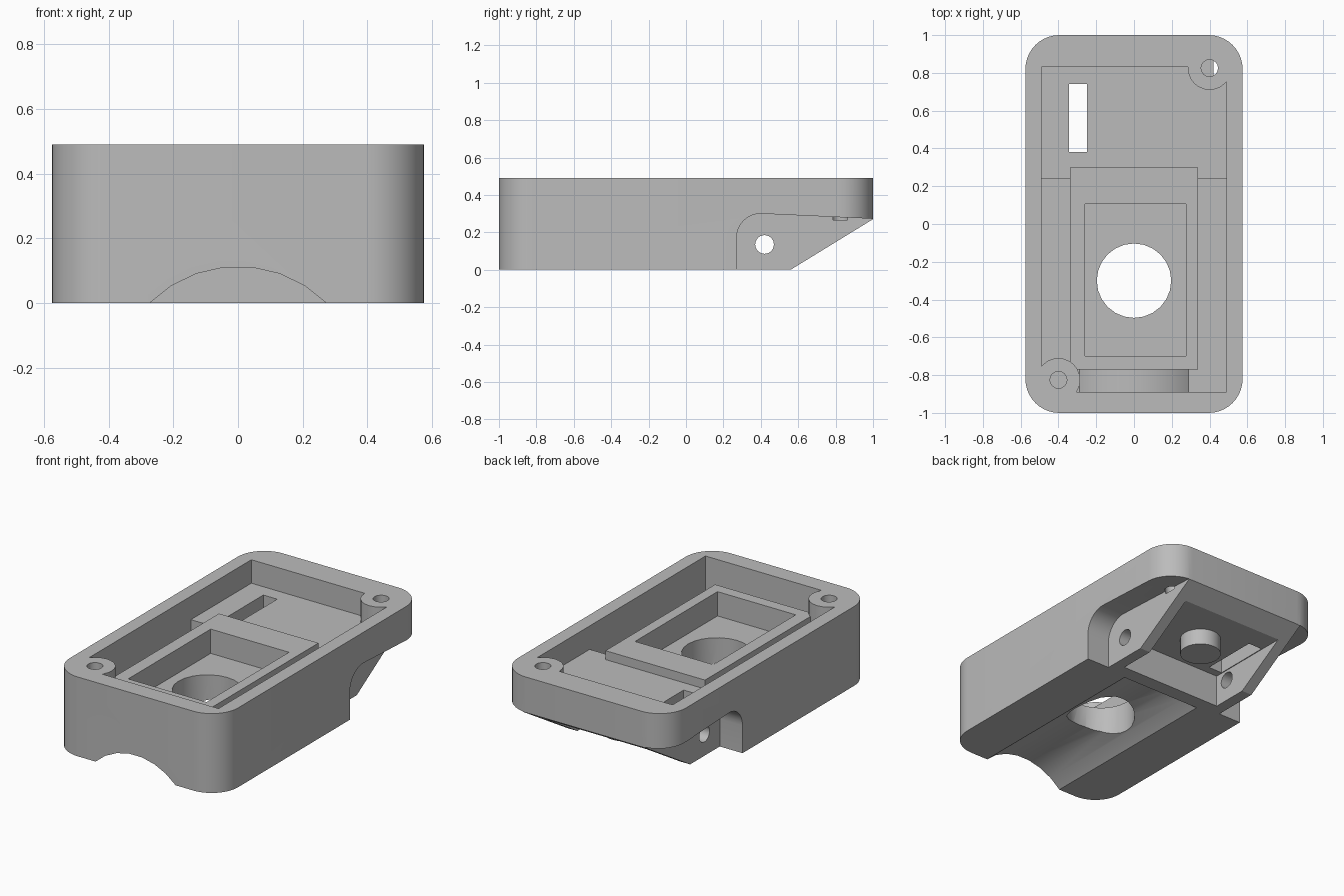
import bpy, bmesh, math
from mathutils import Vector

cube = bpy.data.objects.get("Cube")
if cube:
    bpy.data.objects.remove(cube, do_unlink=True)

grey = bpy.data.materials.new("plain grey")
grey.use_nodes = True
colour = (0.5, 0.5, 0.5, 1)
grey.diffuse_color = colour
grey.node_tree.nodes["Principled BSDF"].inputs["Base Color"].default_value = colour


def arc(u, v, r, start, end, steps):
    """Points on an arc, angles in degrees."""
    angles = [math.radians(start + (end - start) * i / steps) for i in range(steps + 1)]
    return [(u + r * math.cos(a), v + r * math.sin(a)) for a in angles]


def prism(name, points, axis, low, high):
    """Extrude a flat profile along x (yz profile), y (xz) or z (xy)."""
    place = {"x": lambda u, v, w: (w, u, v),
             "y": lambda u, v, w: (u, w, v),
             "z": lambda u, v, w: (u, v, w)}[axis]
    bm = bmesh.new()
    face = bm.faces.new([bm.verts.new(place(u, v, low)) for u, v in points])
    extruded = bmesh.ops.extrude_face_region(bm, geom=[face])["geom"]
    bmesh.ops.translate(bm, vec=Vector(place(0, 0, high - low)),
                        verts=[g for g in extruded if isinstance(g, bmesh.types.BMVert)])
    bmesh.ops.recalc_face_normals(bm, faces=bm.faces)
    mesh = bpy.data.meshes.new(name)
    bm.to_mesh(mesh)
    bm.free()
    mesh.materials.append(grey)
    obj = bpy.data.objects.new(name, mesh)
    bpy.context.collection.objects.link(obj)
    return obj


def box(name, x, y, z):
    return prism(name, [(x[0], y[0]), (x[1], y[0]), (x[1], y[1]), (x[0], y[1])], "z", *z)


def rod(name, centre, r, axis, low, high, sides=24):
    return prism(name, arc(*centre, r, 0, 360, sides)[:-1], axis, low, high)


def cut(target, cutter):
    """Subtract the cutter from the target and discard it."""
    mod = target.modifiers.new("cut", "BOOLEAN")
    mod.operation, mod.solver, mod.object = "DIFFERENCE", "EXACT", cutter
    bpy.context.view_layer.update()
    graph = bpy.context.evaluated_depsgraph_get()
    result = bpy.data.meshes.new_from_object(target.evaluated_get(graph))
    target.modifiers.clear()
    target.data = result
    bpy.data.objects.remove(cutter, do_unlink=True)


# Rounded housing block
W, L, H, R = 0.575, 1.0, 0.49, 0.18
outline = []
for sx, sy, start in ((1, 1, 0), (-1, 1, 90), (-1, -1, 180), (1, -1, 270)):
    outline += arc(sx * (W - R), sy * (L - R), R, start, start + 90, 10)
housing = prism("housing", outline, "z", 0, H)

# Sloped underside at the back
cut(housing, prism("back_slope", [(0.4, -0.098), (1.2, 0.393), (1.2, -0.098)], "x", -1, 1))

# Side notches that leave two lugs
notch = [(0.27, -0.1)] + arc(0.40, 0.17, 0.13, 180, 90, 8) + [(1.1, 0.268), (1.1, -0.1)]
for low, high in ((0.42, 0.7), (-0.7, -0.42)):
    cut(housing, prism("side_notch", notch, "x", low, high))

# Open top cavity, keeping platform, channel hump and corner bosses
cavity = prism("cavity", [(-0.89, 0.6), (-0.89, 0.07), (0.24, 0.07),
                          (0.24, 0.345), (0.83, 0.345), (0.83, 0.6)], "x", -0.49, 0.49)
cut(cavity, box("platform", (-0.34, 0.34), (-0.77, 0.3), (0, 0.4)))
cut(cavity, prism("channel_hump", arc(0, -0.275, 0.45, 40, 140, 14), "y", -0.95, -0.7))
for side in (-1, 1):
    cut(cavity, rod("boss", (side * 0.4, side * 0.825), 0.115, "z", 0, 0.7))
cut(housing, cavity)

# Recess and round opening in the platform
cut(housing, box("recess", (-0.26, 0.275), (-0.7, 0.105), (0.25, 0.6)))
cut(housing, rod("opening", (0, -0.3), 0.197, "z", -0.1, 0.3))

# Curved channel under the front
step = 360 / 28
cut(housing, prism("channel", arc(0, -0.275, 0.388, 90 - 4.5 * step, 90 + 4.5 * step, 9),
                   "y", -1.1, 0.24))

# Rear underside pocket with a hanging peg
pocket = box("pocket", (-0.35, 0.35), (0.33, 1.0), (-0.1, 0.2))
cut(pocket, rod("peg", (0, 0.6), 0.118, "z", 0.1, 0.3))
cut(housing, pocket)

# Slot, lug pin holes and screw holes
cut(housing, box("slot", (-0.345, -0.25), (0.38, 0.74), (0.15, 0.5)))
cut(housing, rod("pin_hole", (0.42, 0.135), 0.05, "x", -0.8, 0.8))
for side, bottom in ((-1, 0.15), (1, 0.265)):
    cut(housing, rod("screw_hole", (side * 0.4, side * 0.825), 0.045, "z", bottom, 0.7, 16))

# Smooth curves with crisp edges
bpy.ops.object.select_all(action="DESELECT")
housing.select_set(True)
bpy.context.view_layer.objects.active = housing
bpy.ops.object.shade_smooth_by_angle(angle=math.radians(25))
